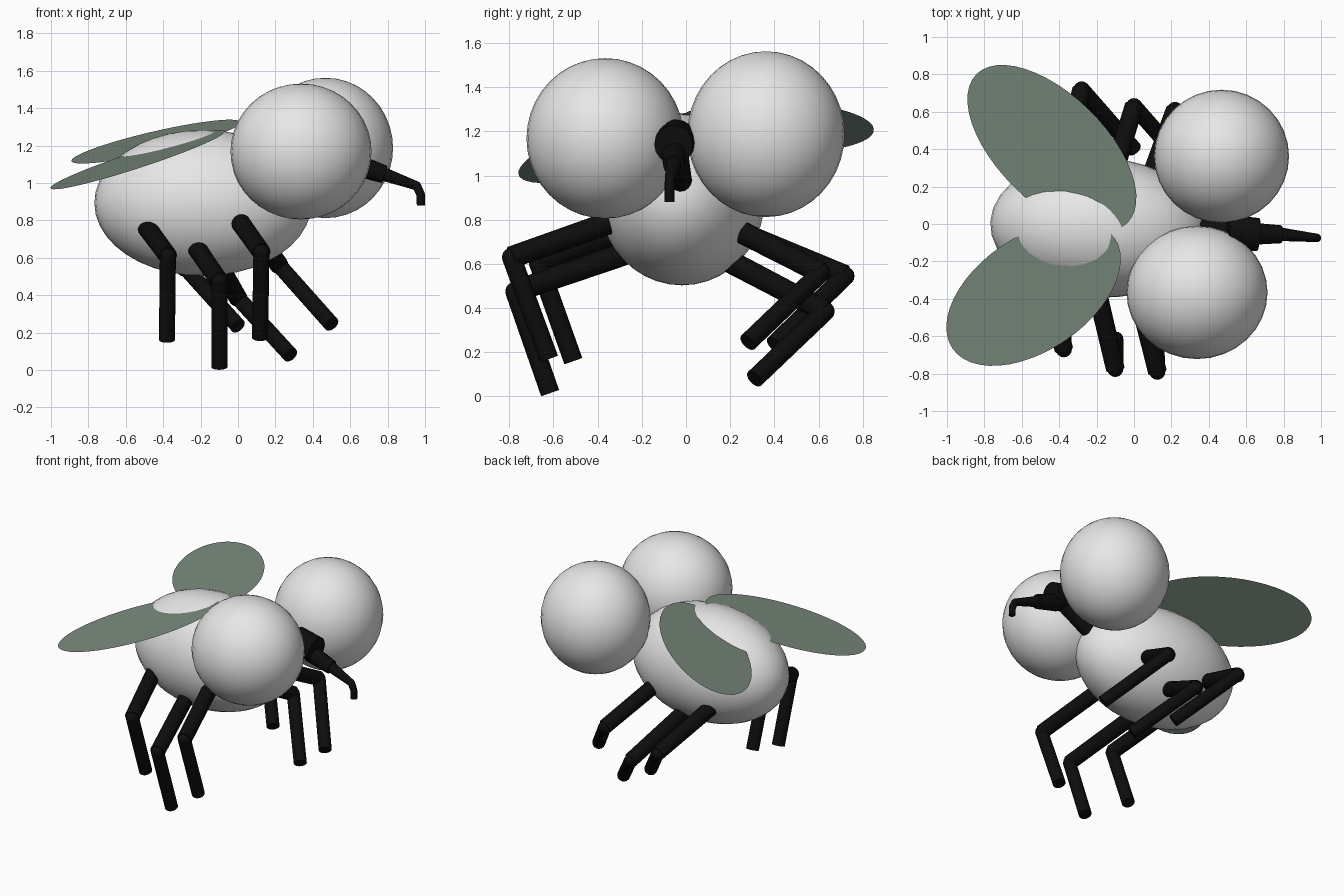
import bpy, bmesh, math
from mathutils import Vector

if "Cube" in bpy.data.objects:
    bpy.data.objects.remove(bpy.data.objects["Cube"])


def material(name, rgb):
    m = bpy.data.materials.new(name)
    m.diffuse_color = (*rgb, 1)
    m.use_nodes = True
    m.node_tree.nodes["Principled BSDF"].inputs["Base Color"].default_value = m.diffuse_color
    return m


PALE = material("pale grey", (0.8, 0.8, 0.8))
BLACK = material("black", (0.004, 0.004, 0.004))
GREEN = material("grey green", (0.19, 0.25, 0.2))


def finish(name, bm, mat, smooth=True):
    me = bpy.data.meshes.new(name)
    bm.to_mesh(me)
    bm.free()
    me.materials.append(mat)
    ob = bpy.data.objects.new(name, me)
    bpy.context.collection.objects.link(ob)
    if smooth:
        bpy.ops.object.select_all(action='DESELECT')
        ob.select_set(True)
        bpy.context.view_layer.objects.active = ob
        bpy.ops.object.shade_smooth_by_angle(angle=math.radians(40))
    return ob


def ellipsoid(name, centre, radii, mat, yaw=0):
    bm = bmesh.new()
    bmesh.ops.create_uvsphere(bm, u_segments=32, v_segments=20, radius=1)
    ob = finish(name, bm, mat)
    ob.location, ob.scale = centre, radii
    ob.rotation_euler.z = math.radians(yaw)
    return ob


def tube(name, points, radii, mat, sides=16):
    """Capped tapered cylinders along a path, with ball joints between them."""
    bm = bmesh.new()
    pts = [Vector(p) for p in points]
    for i in range(len(pts) - 1):
        a, b = pts[i], pts[i + 1]
        r1, r2 = radii[i]
        made = bmesh.ops.create_cone(bm, cap_ends=True, segments=sides,
                                     radius1=r1, radius2=r2, depth=(b - a).length)
        rot = (b - a).to_track_quat('Z', 'Y').to_matrix()
        bmesh.ops.rotate(bm, verts=made["verts"], matrix=rot)
        bmesh.ops.translate(bm, verts=made["verts"], vec=(a + b) / 2)
        if i:
            ball = bmesh.ops.create_uvsphere(bm, u_segments=sides, v_segments=8, radius=r1)
            bmesh.ops.translate(bm, verts=ball["verts"], vec=a)
    return finish(name, bm, mat)


def wing(name, centre, axis_angle, long_r, short_r, slope):
    """Thin oval sheet lying on a sloped plane."""
    bm = bmesh.new()
    ca, sa = math.cos(math.radians(axis_angle)), math.sin(math.radians(axis_angle))
    verts = []
    for i in range(48):
        t = math.tau * i / 48
        u, v = long_r * math.cos(t), short_r * math.sin(t)
        x, y = u * ca - v * sa, u * sa + v * ca
        z = slope[0] * x + slope[1] * y
        verts.append(bm.verts.new(Vector(centre) + Vector((x, y, z))))
    bm.faces.new(verts)
    return finish(name, bm, GREEN, smooth=False)


# Body and the two large eyes
ellipsoid("body", (-0.187, -0.018, 0.893), (0.582, 0.375, 0.39), PALE, yaw=-3)
ellipsoid("right_eye", (0.337, -0.366, 1.168), (0.377, 0.356, 0.363), PALE)
ellipsoid("left_eye", (0.468, 0.362, 1.187), (0.361, 0.356, 0.375), PALE)

# Wings
wing("left_wing", (-0.439, 0.403, 1.221), 135.5, 0.567, 0.288, (0.319, 0.158))
wing("right_wing", (-0.537, -0.37, 1.124), 214.3, 0.525, 0.305, (0.27, 0.137))

# Legs: hip, knee, foot
legs = {
    "right_rear_leg": ((-0.49, -0.24, 0.765), (-0.375, -0.67, 0.61), (-0.38, -0.51, 0.16)),
    "right_middle_leg": ((-0.23, -0.22, 0.665), (-0.10, -0.775, 0.475), (-0.10, -0.615, 0.015)),
    "right_front_leg": ((-0.01, -0.25, 0.82), (0.125, -0.79, 0.63), (0.118, -0.62, 0.17)),
    "left_rear_leg": ((-0.40, 0.22, 0.75), (-0.28, 0.72, 0.545), (0.0, 0.40, 0.235)),
    "left_middle_leg": ((-0.13, 0.20, 0.61), (0.0, 0.63, 0.385), (0.28, 0.31, 0.08)),
    "left_front_leg": ((0.08, 0.22, 0.76), (0.22, 0.61, 0.56), (0.50, 0.28, 0.245)),
}
for name, path in legs.items():
    tube(name, path, [(0.052, 0.05), (0.043, 0.043)], BLACK)

# Mouth parts: neck, muzzle and bent feeding tube
tube("neck", [(0.28, -0.02, 0.92), (0.60, -0.05, 1.14)], [(0.055, 0.055)], BLACK)
tube("muzzle", [(0.50, -0.045, 1.16), (0.665, -0.056, 1.14)], [(0.095, 0.088)], BLACK)
tube("feeding_tube",
     [(0.62, -0.052, 1.10), (0.785, -0.055, 1.045), (0.955, -0.072, 0.985),
      (0.976, -0.074, 0.94), (0.978, -0.075, 0.88)],
     [(0.06, 0.048), (0.036, 0.024), (0.024, 0.023), (0.023, 0.022)], BLACK)
